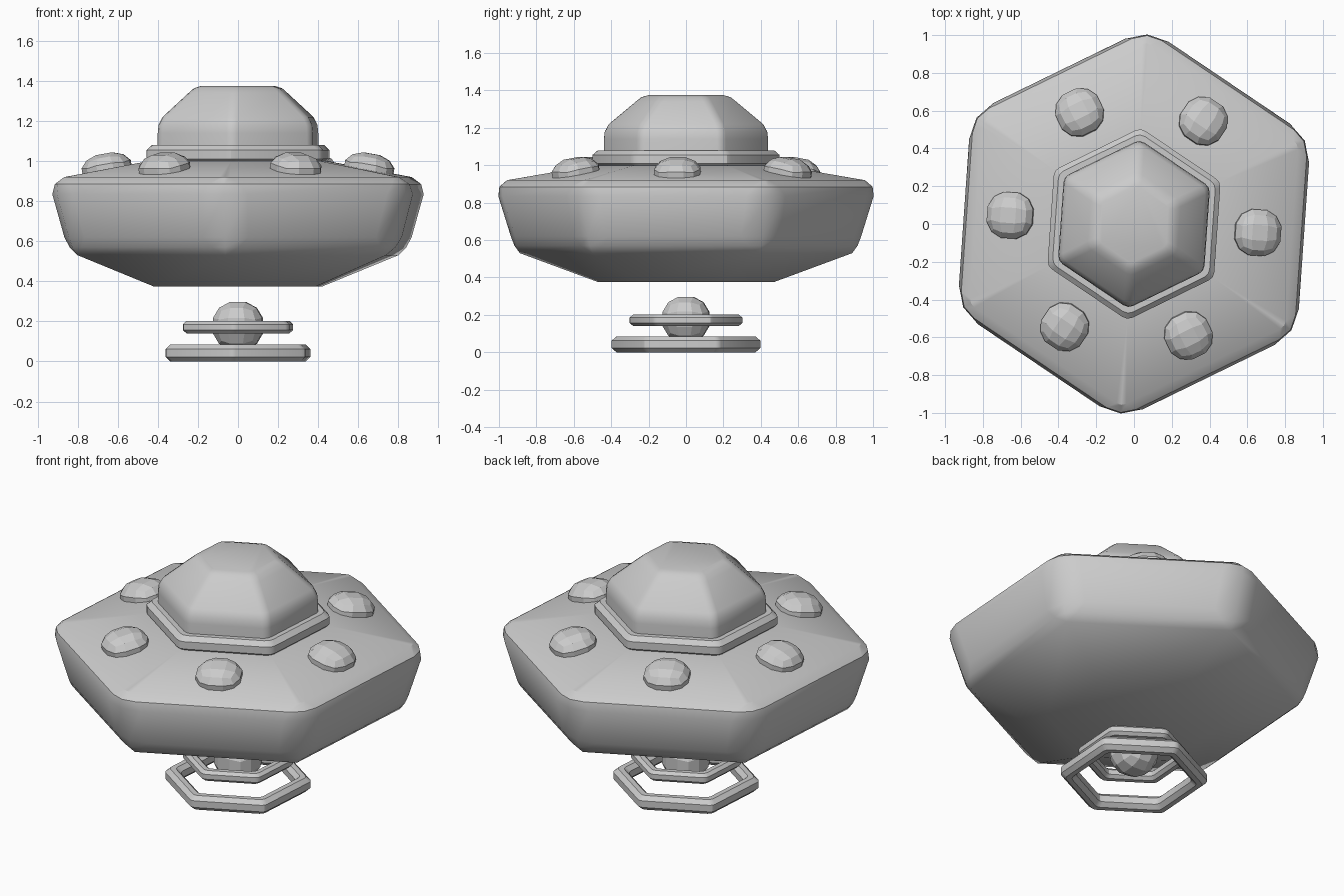
import bpy, bmesh, math
from mathutils import Matrix, Vector

if "Cube" in bpy.data.objects:
    bpy.data.objects.remove(bpy.data.objects["Cube"])

TURN = math.radians(-4)      # the whole craft is turned slightly
grey = bpy.data.materials.new("hull grey")
grey.diffuse_color = (0.6, 0.6, 0.6, 1)
grey.use_nodes = True
grey.node_tree.nodes["Principled BSDF"].inputs["Base Color"].default_value = grey.diffuse_color


def finish(name, bm, smooth=30):
    bmesh.ops.remove_doubles(bm, verts=bm.verts, dist=0.0005)
    bmesh.ops.recalc_face_normals(bm, faces=bm.faces)
    me = bpy.data.meshes.new(name)
    bm.to_mesh(me)
    bm.free()
    me.materials.append(grey)
    ob = bpy.data.objects.new(name, me)
    bpy.context.collection.objects.link(ob)
    if smooth:
        bpy.ops.object.select_all(action='DESELECT')
        ob.select_set(True)
        bpy.context.view_layer.objects.active = ob
        bpy.ops.object.shade_smooth_by_angle(angle=math.radians(smooth))
    return ob


def hex_ring(apothem, z, d):
    """Hexagon whose corners are rounded by three points, d along each edge."""
    pts = []
    radius = apothem / math.cos(math.pi / 6)
    arc = d * math.sqrt(3)
    for k in range(6):
        a = TURN + math.radians(30 + 60 * k)
        centre = radius - arc / math.cos(math.pi / 6)
        for off in (-30, 0, 30):
            b = a + math.radians(off)
            pts.append((centre * math.cos(a) + arc * math.cos(b),
                        centre * math.sin(a) + arc * math.sin(b), z))
    return pts


def hex_loft(name, rings, closed=False, smooth=30):
    """Skin hexagonal rings (apothem, z, corner size), capped or closed."""
    bm = bmesh.new()
    loops = [[bm.verts.new(p) for p in hex_ring(*r)] for r in rings]
    pairs = list(zip(loops, loops[1:]))
    if closed:
        pairs.append((loops[-1], loops[0]))
    else:
        bm.faces.new(loops[0])
        bm.faces.new(loops[-1])
    for lo, hi in pairs:
        for i in range(18):
            j = (i + 1) % 18
            bm.faces.new((lo[i], lo[j], hi[j], hi[i]))
    return finish(name, bm, smooth)


def hex_hoop(name, outer, z0, z1, width, corner=0.03):
    """Hexagonal hoop with a chamfered section."""
    c = (z1 - z0) * 0.27
    inner = outer - width
    rings = [(outer - c, z0, corner), (outer, z0 + c, corner),
             (outer, z1 - c, corner), (outer - c, z1, corner),
             (inner + c, z1, corner), (inner, z1 - c, corner),
             (inner, z0 + c, corner), (inner + c, z0, corner)]
    return hex_loft(name, rings, closed=True)


def block_ball(name, radius, height, matrix):
    """Ball made from a cube with a 3 x 3 grid on each side."""
    bm = bmesh.new()
    bmesh.ops.create_cube(bm, size=2)
    bmesh.ops.subdivide_edges(bm, edges=bm.edges[:], cuts=2, use_grid_fill=True)
    for v in bm.verts:
        n = v.co.normalized()
        v.co = matrix @ Vector((n.x * radius, n.y * radius, n.z * height))
    return finish(name, bm, smooth=0)


# Main hull: sharp bottom, rounded belt, sloping deck
hex_loft("hull", [(0.407, 0.375, 0), (0.771, 0.53, 0), (0.815, 0.57, 0.08),
                  (0.844, 0.62, 0.133), (0.902, 0.835, 0.133),
                  (0.887, 0.885, 0.09), (0.838, 0.92, 0.03), (0.43, 1.0, 0)])

# Collar and dome
hex_hoop("dome_collar", 0.442, 0.985, 1.08, 0.1)
hex_loft("dome", [(0.388, 0.98, 0.03), (0.388, 1.14, 0.03), (0.384, 1.18, 0.03),
                  (0.365, 1.22, 0.03), (0.24, 1.34, 0.03), (0.215, 1.363, 0.03),
                  (0.18, 1.375, 0.02)], smooth=40)

# Six deck lamps, tilted to follow the slope
for k in range(6):
    m = (Matrix.Rotation(TURN + k * math.pi / 3, 4, 'Z')
         @ Matrix.Translation((0.655, 0, 0.958))
         @ Matrix.Rotation(math.radians(10), 4, 'Y'))
    block_ball(f"deck_lamp_{k + 1}", 0.135, 0.088, m)

# Floating emitter below: ball with two hoops
block_ball("emitter_ball", 0.135, 0.13,
           Matrix.Translation((0, 0, 0.178)) @ Matrix.Rotation(TURN, 4, 'Z'))
hex_hoop("upper_hoop", 0.266, 0.14, 0.202, 0.06, 0.02)
hex_hoop("lower_hoop", 0.35, 0.0, 0.085, 0.075, 0.02)
